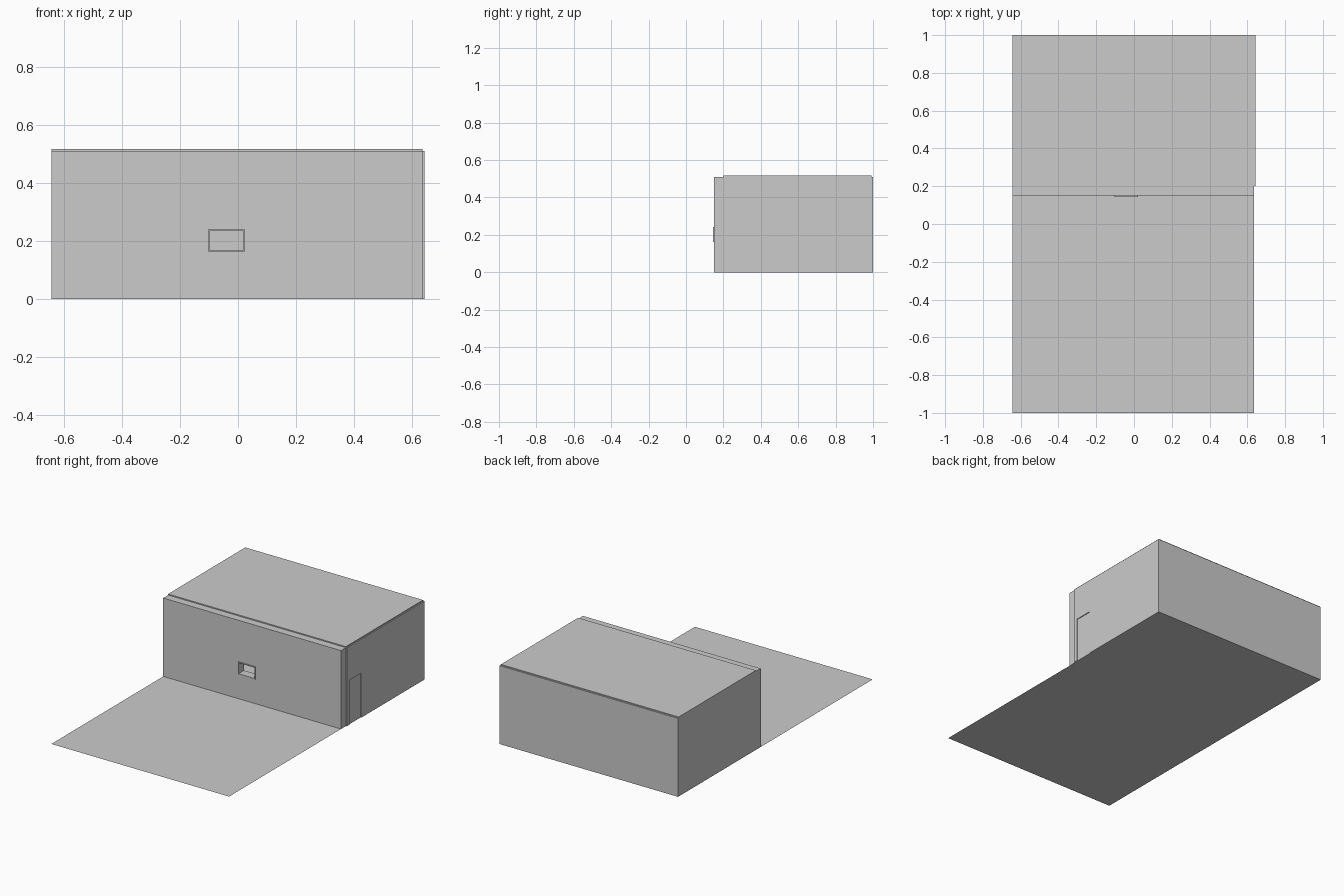
import bpy

if "Cube" in bpy.data.objects:
    bpy.data.objects.remove(bpy.data.objects["Cube"])

X0, X1 = -0.643, 0.636      # slab sides
T = 0.007                   # thin panel thickness
H = 0.51                    # wall height
YF, YR, YB = 0.15, 0.20, 1.0  # front face, front wall rear, back face


def box(name, x, y, z):
    """Box from (min, max) pairs on each axis."""
    bpy.ops.mesh.primitive_cube_add(
        size=1, location=[(a + b) / 2 for a, b in (x, y, z)])
    ob = bpy.context.object
    ob.name = name
    ob.scale = [b - a for a, b in (x, y, z)]
    bpy.ops.object.transform_apply(location=False, rotation=False, scale=True)
    return ob


def cut(target, name, x, y, z):
    """Cut a box-shaped opening out of the target."""
    cutter = box(name, x, y, z)
    cutter.hide_render = True
    cutter.hide_viewport = True
    cutter.display_type = 'WIRE'
    mod = target.modifiers.new("opening", 'BOOLEAN')
    mod.operation = 'DIFFERENCE'
    mod.solver = 'EXACT'
    mod.object = cutter


# Ground slab, a single sheet
bpy.ops.mesh.primitive_plane_add(size=1, location=((X0 + X1) / 2, 0, 0))
ground = bpy.context.object
ground.name = "ground_sheet"
ground.scale = (X1 - X0, 2, 1)
bpy.ops.object.transform_apply(location=False, rotation=False, scale=True)

# Thick front wall with an open window
wx, wz = (-0.102, 0.022), (0.161, 0.241)
front = box("front_wall", (X0, X1), (YF, YR), (0, H))
f = 0.005
ix, iz = (wx[0] + f, wx[1] - f), (wz[0] + f, wz[1] - f)
cut(front, "window_cutter", ix, (YF - 0.05, YR + 0.05), iz)

# Slim window frame standing just proud of the wall
frame = box("window_frame", wx, (YF - 0.006, YF + 0.001), wz)
cut(frame, "frame_cutter", ix, (YF - 0.05, YF + 0.05), iz)

# Thin outer walls
box("left_wall", (X0, X0 + T), (YR, YB - T), (0, H))
box("back_wall", (X0, X1), (YB - T, YB), (0, H))
right = box("right_wall", (X1, X1 + T), (YR, YB), (0, H))

# Recessed door in the right wall
dy, dz = (0.228, 0.347), 0.29
cut(right, "door_cutter", (X1 - 0.05, X1 + 0.05), dy, (-0.05, dz))
box("door", (X1 - 0.003, X1 + 0.002), dy, (0, dz))

# Roof panel set behind the front wall
box("roof", (X0, X1), (YR, YB - T), (H, H + T))
